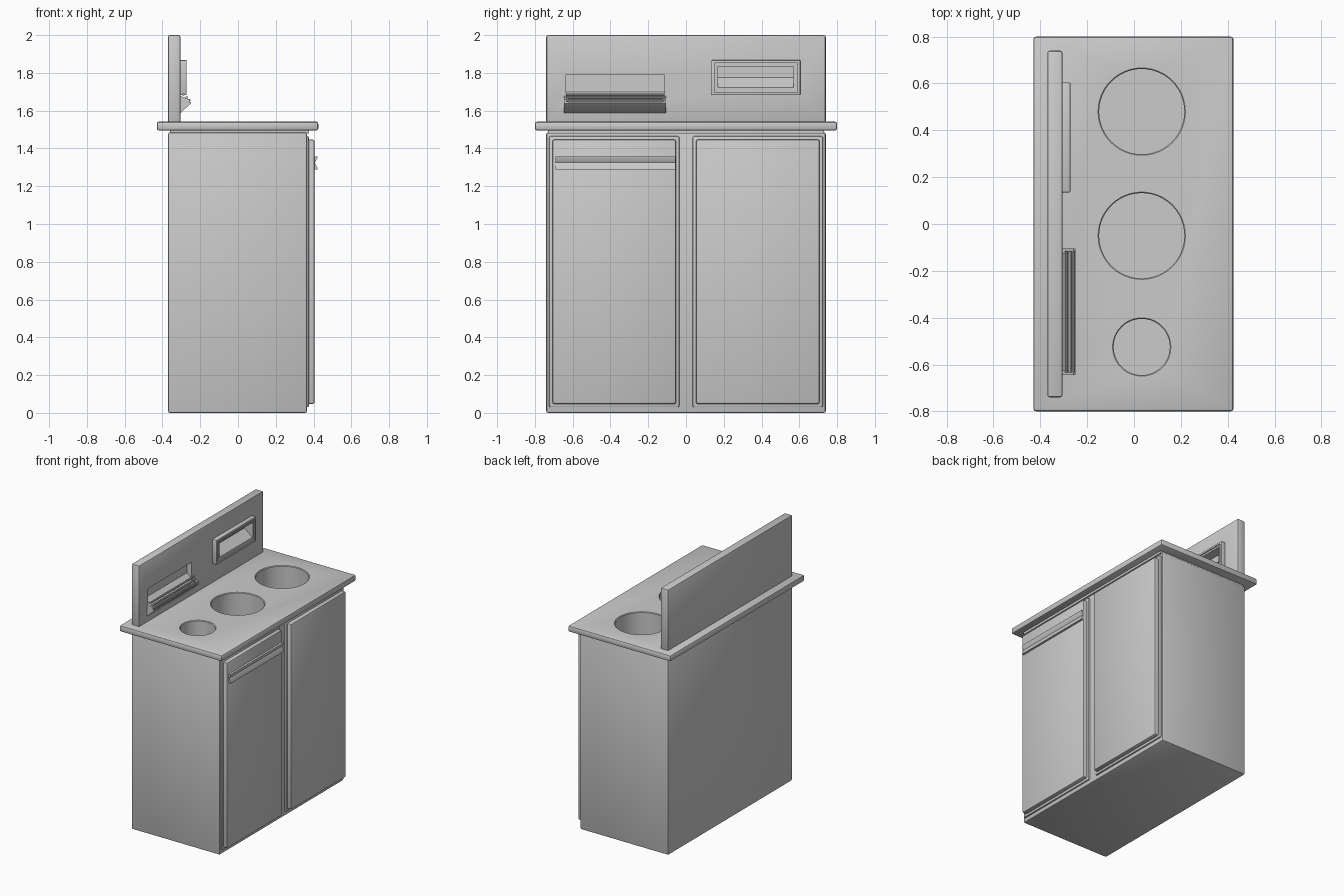
import bpy, bmesh, math

if "Cube" in bpy.data.objects:
    bpy.data.objects.remove(bpy.data.objects["Cube"])


def finish(ob, bevel=0.0, segs=2):
    bpy.ops.object.select_all(action='DESELECT')
    bpy.context.view_layer.objects.active = ob
    ob.select_set(True)
    if bevel:
        m = ob.modifiers.new("bevel", 'BEVEL')
        m.width, m.segments = bevel, segs
        m.limit_method = 'ANGLE'
        bpy.ops.object.modifier_apply(modifier=m.name)
    return ob


def box(name, x, y, z, bevel=0.0, segs=2):
    bpy.ops.mesh.primitive_cube_add(size=1)
    ob = bpy.context.object
    ob.name = name
    for v in ob.data.vertices:
        for i, (a, b) in enumerate((x, y, z)):
            v.co[i] = a if v.co[i] < 0 else b
    return finish(ob, bevel, segs)


def extrude_y(name, pts, y0, y1, bevel=0.0):
    """Extrude a closed x-z profile along y."""
    bm = bmesh.new()
    face = bm.faces.new([bm.verts.new((x, y0, z)) for x, z in pts])
    ext = bmesh.ops.extrude_face_region(bm, geom=[face])['geom']
    bmesh.ops.translate(bm, vec=(0, y1 - y0, 0),
                        verts=[g for g in ext if isinstance(g, bmesh.types.BMVert)])
    bmesh.ops.recalc_face_normals(bm, faces=bm.faces)
    me = bpy.data.meshes.new(name)
    bm.to_mesh(me)
    bm.free()
    ob = bpy.data.objects.new(name, me)
    bpy.context.collection.objects.link(ob)
    return finish(ob, bevel)


def cut(targets, cutter):
    cutter.hide_render = True
    for ob in targets:
        finish(ob)
        m = ob.modifiers.new("cut", 'BOOLEAN')
        m.operation, m.object, m.solver = 'DIFFERENCE', cutter, 'EXACT'
        bpy.ops.object.modifier_apply(modifier=m.name)
    bpy.data.objects.remove(cutter)


# cabinet, neck moulding, counter top and back panel
body = box("cabinet_body", (-0.37, 0.365), (-0.74, 0.74), (0, 1.485), 0.01)
neck = box("counter_neck", (-0.36, 0.375), (-0.73, 0.73), (1.478, 1.50))
counter = box("counter_top", (-0.43, 0.425), (-0.80, 0.80), (1.495, 1.542), 0.012)
back = box("back_panel", (-0.37, -0.305), (-0.74, 0.74), (1.535, 2.0), 0.01)

# three round wells with a chamfered rim
for y, r in ((0.48, 0.182), (-0.05, 0.182), (-0.525, 0.12)):
    bpy.ops.mesh.primitive_cylinder_add(vertices=48, radius=r, depth=0.4, location=(0.033, y, 1.44))
    cut([counter, neck, body], bpy.context.object)
    bpy.ops.mesh.primitive_cone_add(vertices=48, radius1=r - 0.002, radius2=r + 0.008,
                                    depth=0.01, location=(0.033, y, 1.5405))
    cut([counter], bpy.context.object)

# two doors, each a shallow frame with a raised panel
for side, y0, y1 in (("left", -0.725, -0.035), ("right", 0.035, 0.725)):
    box(side + "_door_frame", (0.35, 0.376), (y0, y1), (0.03, 1.465), 0.008)
    box(side + "_door_panel", (0.36, 0.406), (y0 + 0.018, y1 - 0.018), (0.048, 1.447), 0.01)

# door handle with a V-shaped finger channel
extrude_y("door_handle", [(0.39, 1.357), (0.422, 1.357), (0.422, 1.352), (0.407, 1.325),
                          (0.422, 1.294), (0.422, 1.288), (0.39, 1.288)], -0.69, -0.055)

# framed dispenser with a sloped inner shelf
frame = box("dispenser_frame", (-0.32, -0.272), (0.135, 0.605), (1.682, 1.868), 0.004)
cut([frame], box("frame_cutter", (-0.28, -0.2), (0.15, 0.59), (1.697, 1.853)))
inner = box("dispenser_inner", (-0.31, -0.275), (0.162, 0.578), (1.715, 1.842))
slot = box("inner_cutter", (-0.34, -0.2), (0.17, 0.57), (1.722, 1.835))
cut([inner], slot)
cut([frame, back], box("slot_cutter", (-0.345, -0.2), (0.17, 0.57), (1.722, 1.835)))
extrude_y("dispenser_shelf", [(-0.345, 1.775), (-0.28, 1.722), (-0.345, 1.722)], 0.17, 0.57)

# recess and sloped tray on the other half of the panel
cut([back], box("recess_cutter", (-0.345, -0.2), (-0.635, -0.115), (1.655, 1.79)))
extrude_y("recess_slope", [(-0.345, 1.70), (-0.295, 1.655), (-0.345, 1.655)], -0.635, -0.115)
extrude_y("tray_slope", [(-0.31, 1.585), (-0.303, 1.588), (-0.25, 1.638), (-0.25, 1.646),
                         (-0.256, 1.646), (-0.31, 1.597)], -0.645, -0.105)
for y in (-0.64, -0.12):
    extrude_y("tray_end", [(-0.31, 1.59), (-0.255, 1.64), (-0.258, 1.66), (-0.31, 1.68)],
              y - 0.005, y + 0.015)
for x, z in ((-0.288, 1.685), (-0.272, 1.67), (-0.258, 1.655)):
    bpy.ops.mesh.primitive_cylinder_add(vertices=8, radius=0.007, depth=0.52,
                                        location=(x, -0.375, z), rotation=(math.pi / 2, 0, 0))
    bpy.context.object.name = "tray_rod"

# smooth the wells and bevels while keeping hard edges
for ob in list(bpy.context.scene.objects):
    finish(ob)
    bpy.ops.object.shade_smooth_by_angle(angle=math.radians(30))
